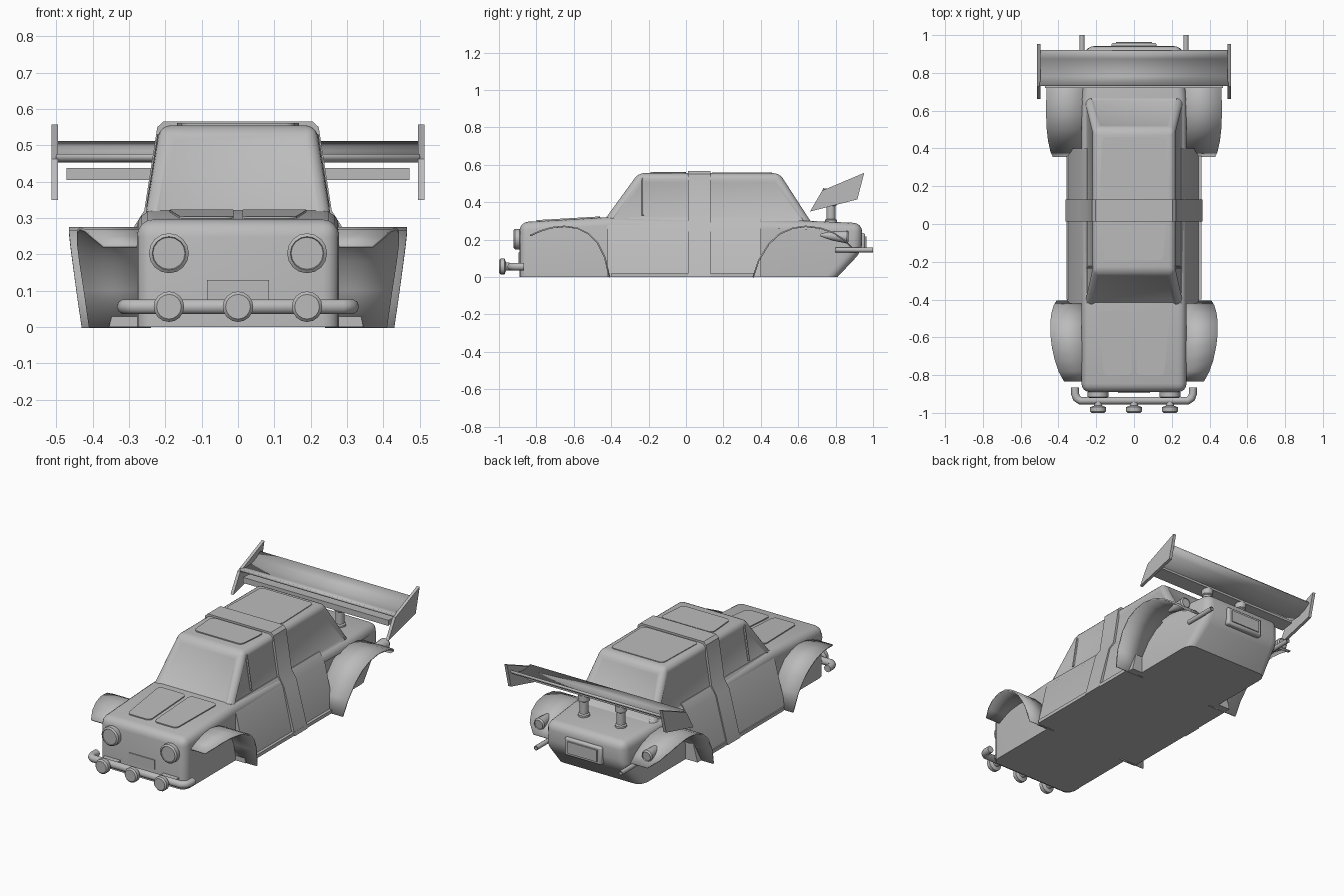
import bpy, bmesh, math
from mathutils import Vector

old = bpy.data.objects.get("Cube")
if old:
    bpy.data.objects.remove(old)

GREY = (0.5, 0.5, 0.5, 1)
mat = bpy.data.materials.new("plain grey")
mat.use_nodes = True
mat.diffuse_color = GREY
mat.node_tree.nodes["Principled BSDF"].inputs["Base Color"].default_value = GREY


def finish(name, bm, bevel=0, thick=0):
    """Turn a bmesh into a shaded object."""
    bmesh.ops.recalc_face_normals(bm, faces=bm.faces)
    me = bpy.data.meshes.new(name)
    bm.to_mesh(me)
    bm.free()
    ob = bpy.data.objects.new(name, me)
    bpy.context.collection.objects.link(ob)
    me.materials.append(mat)
    if thick:
        m = ob.modifiers.new("thickness", 'SOLIDIFY')
        m.thickness, m.offset = thick, -1
    if bevel:
        m = ob.modifiers.new("bevel", 'BEVEL')
        m.width, m.segments = bevel, 2
    bpy.ops.object.select_all(action='DESELECT')
    ob.select_set(True)
    bpy.context.view_layer.objects.active = ob
    bpy.ops.object.shade_smooth_by_angle(angle=math.radians(35))
    return ob


def loft(rings, caps=True):
    """Join closed rings of equal length."""
    bm = bmesh.new()
    vs = [[bm.verts.new(p) for p in r] for r in rings]
    n = len(vs[0])
    for a, b in zip(vs, vs[1:]):
        for i in range(n):
            j = (i + 1) % n
            bm.faces.new((a[i], a[j], b[j], b[i]))
    if caps:
        bm.faces.new(vs[0])
        bm.faces.new(vs[-1])
    bmesh.ops.recalc_face_normals(bm, faces=bm.faces)
    return bm


def side_prism(profile, x0, x1):
    return loft([[(x, y, z) for y, z in profile] for x in (x0, x1)])


def box(name, x, y, z, bevel=0):
    prof = [(y[0], z[0]), (y[1], z[0]), (y[1], z[1]), (y[0], z[1])]
    return finish(name, side_prism(prof, *x), bevel)


def turned(name, base, axis, steps, sides=16):
    """Lathe (distance, radius) steps along an axis."""
    axis = Vector(axis).normalized()
    u = axis.orthogonal().normalized()
    v = axis.cross(u)
    rings = []
    for d, r in steps:
        c = Vector(base) + axis * d
        rings.append([c + (u * math.cos(t) + v * math.sin(t)) * r
                      for t in (2 * math.pi * i / sides for i in range(sides))])
    return finish(name, loft(rings))


def sheet(name, rows, thick):
    bm = bmesh.new()
    vs = [[bm.verts.new(p) for p in r] for r in rows]
    for a, b in zip(vs, vs[1:]):
        for i in range(len(a) - 1):
            bm.faces.new((a[i], a[i + 1], b[i + 1], b[i]))
    return finish(name, bm, thick=thick)


def round_edges(bm, offset, floor):
    edges = [e for e in bm.edges if max(v.co.z for v in e.verts) > floor
             and e.calc_face_angle(0) > 0.3]
    bmesh.ops.bevel(bm, geom=edges, offset=offset, segments=4, profile=0.5, affect='EDGES')


# Lower body with rounded nose and tapered tail
shell = [(-.89, 0), (-.89, .293), (-.42, .32), (.66, .30), (.942, .288), (.942, .14), (.81, 0)]
bm = side_prism(shell, -.278, .278)
for v in bm.verts:
    if v.co.y > .9:
        v.co.x *= .92
round_edges(bm, .045, .01)
finish("lower_body", bm)

# Flared door section and sills
flare = [(-.355, 0), (-.283, .27), (-.25, .318), (.25, .318), (.283, .27), (.345, 0)]
finish("door_section", loft([[(x, y, z) for x, z in flare] for y in (-.42, .40)]))
for s in (-1, 1):
    box("sill", sorted((s * .33, s * .357)), (-.4, .36), (0, .02))

# Cabin with recessed windows
rings = [[(-w, y0, z), (w, y0, z), (w, y1, z), (-w, y1, z)]
         for w, y0, y1, z in ((.256, -.44, .665, .30), (.215, -.255, .50, .555))]
bm = loft(rings)
round_edges(bm, .03, .31)
bmesh.ops.recalc_face_normals(bm, faces=bm.faces)
panes = [f for f in bm.faces if f.calc_area() > .06 and abs(f.normal.z) < .9]
bmesh.ops.inset_individual(bm, faces=panes, thickness=.022, depth=-.007)
finish("cabin", bm)

# Quarter window pillars
for s in (-1, 1):
    a, b = Vector((s * .246, -.23, .33)), Vector((s * .215, -.23, .53))
    turned("window_pillar", a, b - a, [(0, .007), ((b - a).length, .007)], 6)

# Hoop wrapped over the roof and doors
hoop = [(-.362, 0), (-.29, .27), (-.258, .32), (-.222, .55), (-.205, .566)]
hoop += [(-x, z) for x, z in reversed(hoop)]
finish("roof_hoop", loft([[(x, y, z) for x, z in hoop] for y in (.012, .13)]))


def panel(name, corners, z_at, thick=.006):
    """Thin plate with rounded corners lying on a sloped top."""
    bm = loft([[(x, y, z_at(y) + h) for x, y in corners] for h in (-.01, thick)])
    edges = [e for e in bm.edges if abs(e.verts[0].co.z - e.verts[1].co.z) > .012
             and (e.verts[0].co.xy - e.verts[1].co.xy).length < .001]
    bmesh.ops.bevel(bm, geom=edges, offset=.025, segments=4, profile=.5, affect='EDGES')
    finish(name, bm)


def hood_z(y):
    return .32 + (y + .42) * .057


# Bonnet panels and roof panels
for s in (-1, 1):
    panel("bonnet_panel", [(s * .012, -.80), (s * .16, -.80), (s * .19, -.46), (s * .012, -.46)], hood_z)
panel("sunroof", [(-.155, -.19), (.155, -.19), (.17, 0), (-.17, 0)], lambda y: .555)
panel("rear_roof_panel", [(-.18, .14), (.18, .14), (.17, .46), (-.17, .46)], lambda y: .555, .004)

# Wheel arches: (y, z, outer x) along each arch
front_arch = [(-.835, .225, .37), (-.78, .25, .40), (-.72, .268, .42), (-.65, .275, .435),
              (-.58, .265, .443), (-.52, .235, .443), (-.47, .185, .437), (-.43, .105, .425),
              (-.405, 0, .41)]
rear_arch = [(.355, 0, .43), (.385, .09, .443), (.44, .18, .455), (.50, .235, .462),
             (.57, .265, .465), (.64, .275, .465), (.72, .265, .463), (.79, .24, .45),
             (.85, .20, .42), (.89, .16, .37)]
for name, arch in (("front_fender", front_arch), ("rear_fender", rear_arch)):
    for s in (-1, 1):
        sheet(name, [[(s * .24, y, z), (s * x, y, z)][::s] for y, z, x in arch], .008)

# Headlights, tail lights and exhausts
for s in (-1, 1):
    turned("headlight", (s * .19, -.87, .203), (0, -1, .0),
           [(0, .04), (.02, .055), (.045, .055), (.052, .046), (.048, .044)])
    turned("tail_light", (s * .35, .72, .225), (0, 1, -.08),
           [(0, .008), (.06, .024), (.14, .034), (.15, .028), (.145, .026)])
    turned("exhaust_pipe", (s * .275, .80, .145), (0, 1, 0),
           [(0, .013), (.2, .013), (.2, .009), (.16, .009)], 12)

# Front bar with three spot lights
curve = bpy.data.curves.new("front_bar", 'CURVE')
curve.dimensions = '3D'
curve.bevel_depth, curve.bevel_resolution, curve.use_fill_caps = .021, 3, True
half = [(.312, -.865), (.312, -.90), (.304, -.922), (.285, -.935)]
path = half + [(-x, y) for x, y in reversed(half)]
sp = curve.splines.new('POLY')
sp.points.add(len(path) - 1)
for p, (x, y) in zip(sp.points, path):
    p.co = (x, y, .056, 1)
curve.materials.append(mat)
bar = bpy.data.objects.new("front_bar", curve)
bpy.context.collection.objects.link(bar)
for x in (-.19, 0, .19):
    turned("spot_light", (x, -.94, .056), (0, -1, 0),
           [(0, .02), (.022, .022), (.03, .042), (.052, .042), (.06, .034)])
for x in (-.19, .19):
    box("bar_mount", (x - .05, x + .05), (-.92, -.88), (.045, .068))

# Number plates
box("front_plate", (-.085, .085), (-.895, -.88), (.075, .13))
box("rear_plate_frame", (-.12, .12), (.92, .958), (.13, .235), .01)
box("rear_plate", (-.095, .095), (.95, .964), (.148, .217))

# Rear wing: curved blade, lower flap, end plates and posts
blade = [(.73, .462), (.78, .453), (.83, .456), (.88, .472), (.922, .50)]
sheet("wing_blade", [[(-.5, y, z), (.5, y, z)] for y, z in blade], .014)
flap = [(.72, .405), (.80, .418), (.80, .432), (.72, .438)]
finish("wing_flap", side_prism(flap, -.472, .472))
plate = [(.663, .35), (.728, .462), (.953, .557), (.916, .415)]
for s in (-1, 1):
    finish("wing_end_plate", side_prism(plate, s * .495, s * .513))
    turned("wing_post", (s * .12, .775, .27), (0, 0, 1),
           [(0, .033), (.035, .033), (.04, .024), (.11, .024), (.115, .032), (.15, .032)])
